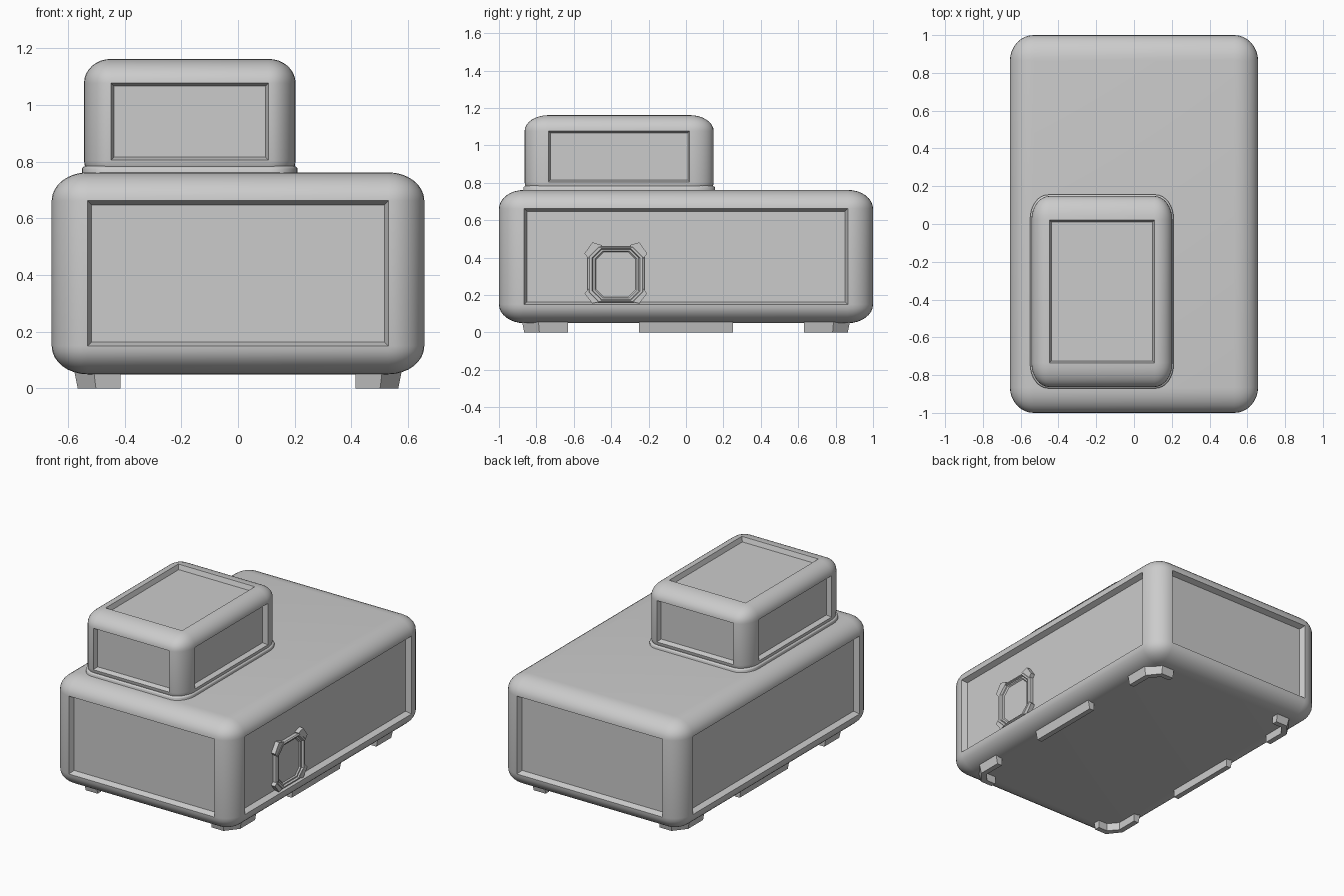
import bpy, bmesh
from mathutils import Vector

if "Cube" in bpy.data.objects:
    bpy.data.objects.remove(bpy.data.objects["Cube"])


def finish(name, bm, smooth=False):
    bmesh.ops.recalc_face_normals(bm, faces=bm.faces[:])
    me = bpy.data.meshes.new(name)
    bm.to_mesh(me)
    bm.free()
    ob = bpy.data.objects.new(name, me)
    bpy.context.collection.objects.link(ob)
    if smooth:
        bpy.ops.object.select_all(action='DESELECT')
        ob.select_set(True)
        bpy.context.view_layer.objects.active = ob
        bpy.ops.object.shade_smooth_by_angle(angle=0.6)
    return ob


def rounded_box(name, lo, hi, bevel, panels=(), rim=0.02, depth=0.035):
    """Box with a different bevel per axis and recessed panels on chosen sides."""
    lo, hi, b = Vector(lo), Vector(hi), Vector(bevel)
    bm = bmesh.new()
    bmesh.ops.create_cube(bm, size=1)
    for v in bm.verts:
        v.co = Vector([v.co[i] * (hi[i] - lo[i]) / b[i] for i in range(3)])
    bmesh.ops.bevel(bm, geom=bm.edges[:], offset=1, offset_type='OFFSET',
                    segments=8, profile=0.5, affect='EDGES')
    mid = (lo + hi) / 2
    for v in bm.verts:
        v.co = Vector([v.co[i] * b[i] for i in range(3)]) + mid
    bm.normal_update()
    chosen = []
    for n in map(Vector, panels):
        flat = [f for f in bm.faces if f.normal.dot(n) > 0.999]
        chosen.append((max(flat, key=lambda f: f.calc_area()), n))
    for f, n in chosen:
        bmesh.ops.inset_individual(bm, faces=[f], thickness=rim, depth=0)
        for v in f.verts:
            v.co -= n * depth
    return finish(name, bm, True)


def loft(bm, rings):
    """Skin equal-length closed rings and cap both ends."""
    rows = [[bm.verts.new(p) for p in r] for r in rings]
    n = len(rows[0])
    for a, b in zip(rows, rows[1:]):
        for i in range(n):
            j = (i + 1) % n
            bm.faces.new((a[i], a[j], b[j], b[i]))
    bm.faces.new(rows[0])
    bm.faces.new(rows[-1])


SIDES = [(1, 0, 0), (-1, 0, 0), (0, 1, 0), (0, -1, 0)]

# Main body and upper cabin
rounded_box("main_body", (-0.657, -1, 0.05), (0.657, 1, 0.762),
            (0.127, 0.135, 0.1), SIDES)
rounded_box("cabin", (-0.543, -0.863, 0.72), (0.203, 0.148, 1.162),
            (0.095, 0.128, 0.085), SIDES + [(0, 0, 1)], 0.015, 0.03)
rounded_box("cabin_skirt", (-0.55, -0.87, 0.68), (0.21, 0.155, 0.795),
            (0.095, 0.128, 0.02))


# Feet: outer edge tapers inward toward the ground
def foot(name, outer, inner, sx, sy):
    bottom = [Vector(o).lerp(Vector(i), 0.3) for o, i in zip(outer, inner)]
    ring = lambda pts, z: [(sx * p[0], sy * p[1], z) for p in pts]
    back = inner[::-1]
    bm = bmesh.new()
    loft(bm, [ring(bottom + back, 0), ring(outer + back, 0.075)])
    finish(name, bm)


for sx, side in ((-1, "left"), (1, "right")):
    for sy, end in ((-1, "front"), (1, "back")):
        foot(f"{end}_{side}_foot",
             [(0.415, 0.88), (0.51, 0.88), (0.58, 0.79), (0.58, 0.63)],
             [(0.415, 0.83), (0.48, 0.83), (0.53, 0.77), (0.53, 0.63)], sx, sy)
    foot(f"middle_{side}_foot", [(0.58, -0.25), (0.58, 0.25)],
         [(0.53, -0.25), (0.53, 0.25)], sx, 1)

# Octagonal hatch on the right side
CY, CZ = -0.375, 0.31


def octagon(x, w, h, c):
    pts = [(w, c - h), (w, h - c), (w - c, h), (c - w, h),
           (-w, h - c), (-w, c - h), (c - w, -h), (w - c, -h)]
    return [(x, CY + u, CZ + v) for u, v in pts]


bm = bmesh.new()
loft(bm, [octagon(0.615, 0.152, 0.15, 0.055), octagon(0.645, 0.152, 0.15, 0.055),
          octagon(0.652, 0.142, 0.145, 0.052), octagon(0.652, 0.128, 0.138, 0.048),
          octagon(0.64, 0.122, 0.134, 0.046), octagon(0.64, 0.112, 0.126, 0.042),
          octagon(0.632, 0.106, 0.12, 0.04)])
finish("hatch", bm)

# Raised corner brackets around the hatch
bracket = [(0.145, 0.085), (0.168, 0.112), (0.125, 0.172), (0.075, 0.157),
           (0.085, 0.14), (0.14, 0.085)]
bm = bmesh.new()
for su in (-1, 1):
    for sv in (-0.9, 1):
        loft(bm, [[(x, CY + su * u, CZ + sv * v) for u, v in bracket]
                  for x in (0.615, 0.65)])
finish("hatch_brackets", bm)
